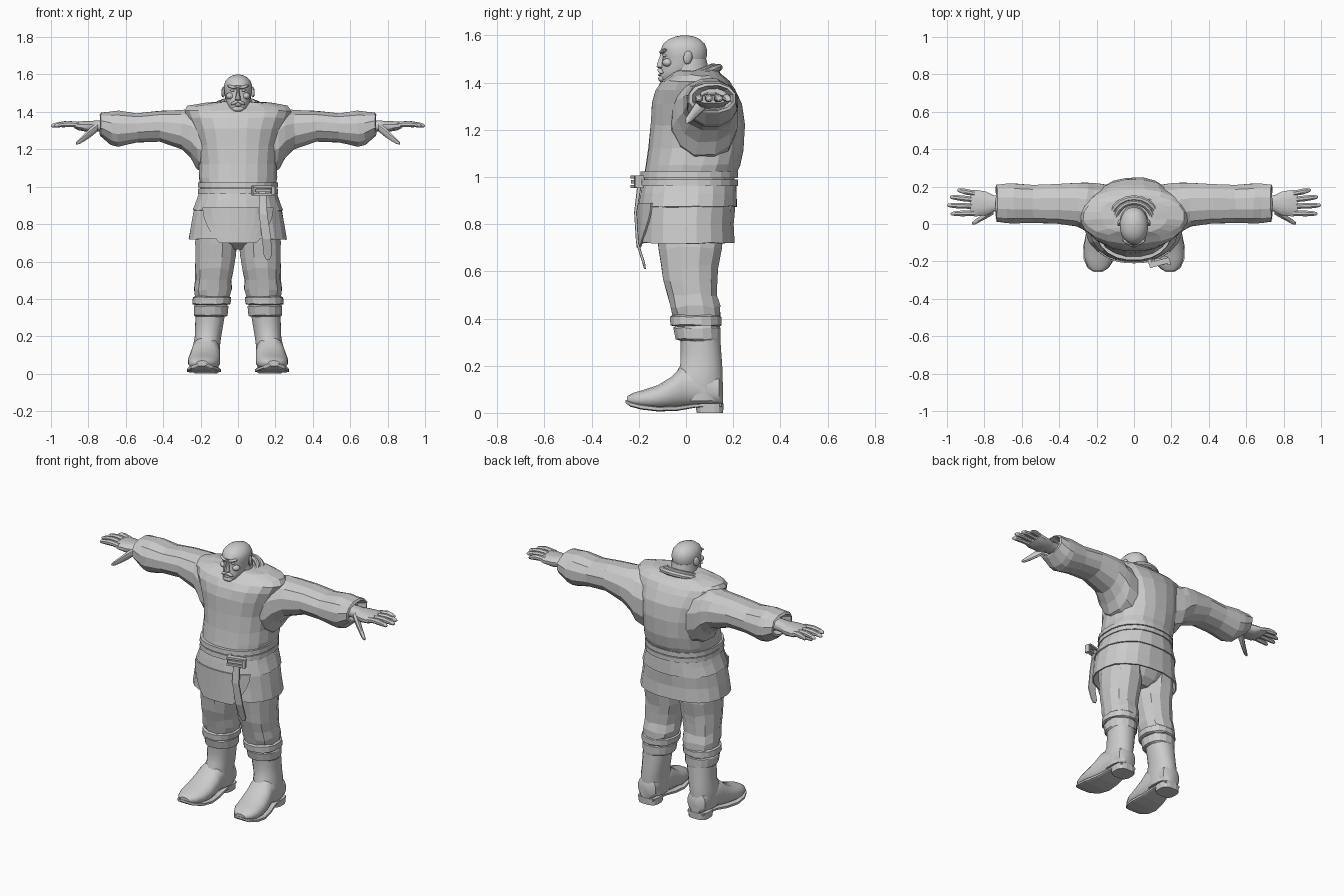
import bpy, bmesh, math, random
from mathutils import Matrix, Vector, Euler

random.seed(4)
AX = {'x': (0, 1, 2), 'y': (1, 0, 2), 'z': (2, 0, 1)}


def finish(name, bm, mirror=False, smooth=False, thick=0):
    bmesh.ops.recalc_face_normals(bm, faces=bm.faces)
    me = bpy.data.meshes.new(name)
    bm.to_mesh(me)
    bm.free()
    ob = bpy.data.objects.new(name, me)
    bpy.context.collection.objects.link(ob)
    if thick:
        s = ob.modifiers.new("thickness", 'SOLIDIFY')
        s.thickness = thick
    if mirror:
        ob.modifiers.new("mirror", 'MIRROR')
    if smooth:
        bpy.ops.object.select_all(action='DESELECT')
        ob.select_set(True)
        bpy.context.view_layer.objects.active = ob
        bpy.ops.object.shade_smooth_by_angle(angle=math.radians(40))
    return ob


def sgnpow(v, e):
    return math.copysign(abs(v) ** e, v)


def loft(name, rings, axis='z', n=16, p=2.0, jit=0, caps=True, **kw):
    """Rings are (position, u0, u1, v0, v1): extents of each cross-section."""
    bm = bmesh.new()
    a, u, v = AX[axis]
    loops = []
    for pos, u0, u1, v0, v1 in rings:
        loop = []
        for i in range(n):
            t = 2 * math.pi * (i + 0.5) / n
            k = 1 + random.uniform(-jit, jit)
            co = [0, 0, 0]
            co[a] = pos + random.uniform(-jit, jit) * 0.3
            co[u] = (u0 + u1) / 2 + k * (u1 - u0) / 2 * sgnpow(math.cos(t), 2 / p)
            co[v] = (v0 + v1) / 2 + k * (v1 - v0) / 2 * sgnpow(math.sin(t), 2 / p)
            loop.append(bm.verts.new(co))
        loops.append(loop)
    for l0, l1 in zip(loops, loops[1:]):
        for i in range(n):
            j = (i + 1) % n
            bm.faces.new((l0[i], l0[j], l1[j], l1[i]))
    if caps:
        bm.faces.new(loops[0])
        bm.faces.new(loops[-1])
    return finish(name, bm, **kw)


def blob(name, loc, size, rot=(0, 0, 0), mirror=False):
    bm = bmesh.new()
    bmesh.ops.create_uvsphere(bm, u_segments=12, v_segments=8, radius=1)
    m = Matrix.LocRotScale(Vector(loc), Euler([math.radians(r) for r in rot]), Vector(size))
    bmesh.ops.transform(bm, matrix=m, verts=bm.verts)
    return finish(name, bm, mirror, True)


def box(name, loc, size, rot=(0, 0, 0)):
    bm = bmesh.new()
    bmesh.ops.create_cube(bm, size=1)
    m = Matrix.LocRotScale(Vector(loc), Euler([math.radians(r) for r in rot]), Vector(size))
    bmesh.ops.transform(bm, matrix=m, verts=bm.verts)
    return finish(name, bm)


# Tunic body, from waist to shoulders
loft("tunic", [(0.95, -.20, .20, -.18, .205), (1.0, -.202, .202, -.18, .21),
               (1.05, -.21, .21, -.172, .232), (1.12, -.208, .208, -.16, .248),
               (1.22, -.22, .22, -.15, .25), (1.31, -.245, .245, -.147, .238),
               (1.37, -.272, .272, -.13, .208), (1.405, -.287, .287, -.105, .185),
               (1.43, -.272, .272, -.07, .155), (1.447, -.18, .18, -.05, .14),
               (1.452, -.11, .11, -.04, .12)], n=20, p=2.3, jit=.012)

# Skirt of the tunic: short upper layer over a longer flared one
loft("skirt_upper", [(.985, -.203, .203, -.183, .213), (.93, -.222, .222, -.195, .217),
                     (.875, -.243, .243, -.203, .217)],
     n=20, p=2.3, jit=.008, caps=False, thick=.008)
loft("skirt_lower", [(.93, -.212, .212, -.185, .207), (.87, -.238, .238, -.196, .21),
                     (.80, -.25, .25, -.197, .205), (.72, -.265, .265, -.2, .21)],
     n=20, p=2.3, jit=.012, caps=False, thick=.008)

# Curved front flap laid on the skirt
bm = bmesh.new()
rows = []
for r in range(6):
    t = r / 5
    w = .19 - .09 * t ** 2
    row = []
    for c in range(9):
        x = w * (c / 4 - 1)
        row.append(bm.verts.new((x, .007 - .217 * (1 - (abs(x) / .25) ** 2.3) ** (1 / 2.3), .89 - .19 * t)))
    rows.append(row)
for a, b in zip(rows, rows[1:]):
    for i in range(8):
        bm.faces.new((a[i], a[i + 1], b[i + 1], b[i]))
finish("front_flap", bm, thick=.008)

# Belt of two wraps, buckle and hanging strap
for i, z in enumerate((.962, .995)):
    loft(f"belt_{i}", [(z, -.216, .216, -.196, .222), (z + .028, -.214, .214, -.194, .222)],
         n=24, p=2.3)
for x in (.085, .185):
    box("buckle_side", (x, -.203, .98), (.018, .03, .05), (0, 0, 15))
for z in (.96, 1.0):
    box("buckle_bar", (.135, -.207, z), (.11, .03, .012), (0, 0, 15))
box("buckle_tongue", (.135, -.215, .98), (.09, .014, .016), (0, 0, 15))
loft("belt_strap", [(.98, .11, .15, -.205, -.185), (.85, .112, .158, -.22, -.208),
                    (.72, .128, .178, -.212, -.2), (.635, .137, .18, -.185, -.173),
                    (.61, .15, .17, -.178, -.17)], n=8, p=6)

# Collar and inner collar
for name, r, minor, z in (("collar", .122, .017, 1.418), ("inner_collar", .098, .014, 1.432)):
    bm = bmesh.new()
    vs = [[bm.verts.new(((r + minor * math.cos(b)) * math.cos(a),
                         (r + minor * math.cos(b)) * math.sin(a), minor * math.sin(b)))
           for b in [math.tau * k / 8 for k in range(8)]] for a in [math.tau * k / 20 for k in range(20)]]
    for i in range(20):
        for j in range(8):
            bm.faces.new((vs[i][j], vs[(i + 1) % 20][j], vs[(i + 1) % 20][(j + 1) % 8], vs[i][(j + 1) % 8]))
    ob = finish(name, bm)
    ob.location = (0, .025, z)
    ob.rotation_euler = (math.radians(22), 0, 0)

# Neck and bald head
loft("neck", [(1.36, -.085, .085, -.07, .12), (1.44, -.075, .075, -.065, .1),
              (1.5, -.068, .068, -.05, .088)], smooth=True)
loft("head", [(1.403, -.028, .028, -.1, -.04), (1.418, -.046, .046, -.113, 0),
              (1.45, -.062, .062, -.108, .06), (1.48, -.069, .069, -.103, .08),
              (1.51, -.074, .074, -.098, .089), (1.54, -.076, .076, -.108, .09),
              (1.565, -.068, .068, -.097, .08), (1.584, -.051, .051, -.073, .06),
              (1.595, -.03, .03, -.045, .035), (1.6, -.008, .008, -.015, .005)],
     n=20, p=2.1, smooth=True)
loft("nose", [(1.458, -.012, .012, -.112, -.09), (1.466, -.018, .018, -.126, -.09),
              (1.48, -.014, .014, -.124, -.09), (1.51, -.008, .008, -.112, -.09),
              (1.533, -.01, .01, -.11, -.09)], n=8, smooth=True)
blob("brow", (.031, -.096, 1.533), (.03, .014, .008), (0, -14, 22), True)
blob("eye", (.03, -.09, 1.515), (.012, .01, .007), mirror=True)
blob("cheek", (.042, -.078, 1.485), (.022, .022, .018), mirror=True)
blob("ear", (.078, .008, 1.506), (.01, .02, .029), (-10, 0, 20), True)
blob("moustache", (.018, -.108, 1.449), (.024, .012, .009), (0, 25, 18), True)
blob("lower_lip", (0, -.108, 1.432), (.018, .01, .006))
blob("chin_beard", (0, -.1, 1.416), (.032, .018, .016))

# Sleeves, wide at the armpit with a drooping cuff
loft("sleeve", [(.15, -.07, .215, 1.06, 1.40), (.215, -.062, .222, 1.09, 1.415),
                (.25, -.045, .225, 1.145, 1.422), (.30, -.015, .222, 1.195, 1.415),
                (.42, -.002, .215, 1.238, 1.408), (.54, .002, .212, 1.235, 1.395),
                (.64, .0, .218, 1.212, 1.408), (.68, .003, .22, 1.222, 1.405),
                (.735, .01, .214, 1.27, 1.398), (.74, .025, .2, 1.28, 1.388),
                (.69, .05, .18, 1.285, 1.375)], axis='x', n=12, p=2.2, jit=.02, mirror=True)

# Hands: palm, four fingers, thumb
loft("palm", [(.68, .065, .15, 1.295, 1.36), (.75, .065, .155, 1.295, 1.355),
              (.79, .045, .175, 1.29, 1.352), (.85, .038, .185, 1.30, 1.35),
              (.875, .045, .18, 1.312, 1.345)],
     axis='x', n=12, p=2.5, mirror=True, smooth=True)
for i, (y0, y1, tip) in enumerate(((.058, .055, .98), (.095, .1, 1.0), (.13, .145, .985), (.163, .182, .945))):
    rings = []
    for t, r in ((0, .017), (.3, .016), (.5, .017), (.8, .014), (.95, .01), (1, .004)):
        y, z = y0 + (y1 - y0) * t, 1.33 + .008 * math.sin(t * 3) - .006 * t
        rings.append((.85 + (tip - .85) * t, y - r, y + r, z - r, z + r))
    loft(f"finger_{i}", rings, axis='x', n=8, mirror=True, smooth=True)
loft("thumb", [(.75, .05, .11, 1.295, 1.345), (.785, .03, .075, 1.265, 1.32),
               (.82, .012, .045, 1.242, 1.285), (.85, -.004, .024, 1.226, 1.256),
               (.865, -.002, .01, 1.226, 1.238)], axis='x', n=8, mirror=True, smooth=True)

# Trousers: hips and baggy legs
loft("trouser_hips", [(.665, -.06, .06, -.05, .10), (.70, -.17, .17, -.1, .14),
                      (.78, -.22, .22, -.15, .18), (.93, -.19, .19, -.16, .19)], n=16, p=2.2)
loft("trouser_leg", [(.38, .06, .215, -.035, .125), (.415, .042, .232, -.062, .15),
                     (.45, .03, .238, -.07, .148), (.50, .034, .23, -.08, .135),
                     (.56, .022, .23, -.098, .135), (.62, .008, .232, -.108, .14),
                     (.70, .004, .232, -.118, .155), (.8, .02, .22, -.13, .16)],
     n=12, p=2.3, jit=.025, mirror=True)

# Boots: shaft, folded cuffs, foot, sole and heel
loft("boot_shaft", [(.05, .10, .235, -.04, .155), (.12, .098, .238, -.05, .157),
                    (.165, .093, .238, -.045, .157), (.2, .088, .232, -.026, .155),
                    (.26, .078, .23, -.024, .15), (.32, .068, .228, -.024, .146),
                    (.38, .06, .228, -.035, .143)],
     n=16, p=2.2, jit=.008, mirror=True, smooth=True)
loft("boot_cuff_lower", [(.305, .07, .226, -.025, .142), (.312, .055, .236, -.045, .148),
                         (.36, .05, .238, -.055, .148), (.37, .06, .23, -.04, .14)],
     n=16, p=2.2, jit=.01, mirror=True)
loft("boot_cuff_upper", [(.368, .05, .235, -.055, .145), (.373, .038, .245, -.068, .152),
                         (.408, .035, .243, -.07, .152), (.416, .05, .23, -.055, .14)],
     n=16, p=2.2, jit=.008, mirror=True)
loft("boot_foot", [(.157, .135, .205, .03, .13), (.14, .108, .23, .028, .16),
                   (.05, .1, .238, .025, .19), (-.02, .095, .25, .02, .195),
                   (-.06, .094, .26, .016, .155), (-.12, .094, .268, .014, .118),
                   (-.18, .105, .266, .018, .098), (-.225, .13, .25, .026, .085),
                   (-.25, .16, .222, .04, .07)],
     axis='y', n=16, p=2.3, mirror=True, smooth=True)
loft("boot_sole", [(.15, .115, .225, .025, .042), (.04, .105, .235, .022, .04),
                   (-.04, .096, .255, .008, .03), (-.12, .09, .273, .006, .028),
                   (-.19, .104, .27, .014, .036), (-.235, .135, .25, .026, .047),
                   (-.257, .17, .215, .042, .056)],
     axis='y', n=12, p=5, mirror=True)
loft("boot_heel", [(0, .108, .232, .045, .158), (.04, .106, .234, .038, .16)],
     n=16, p=3, mirror=True)
